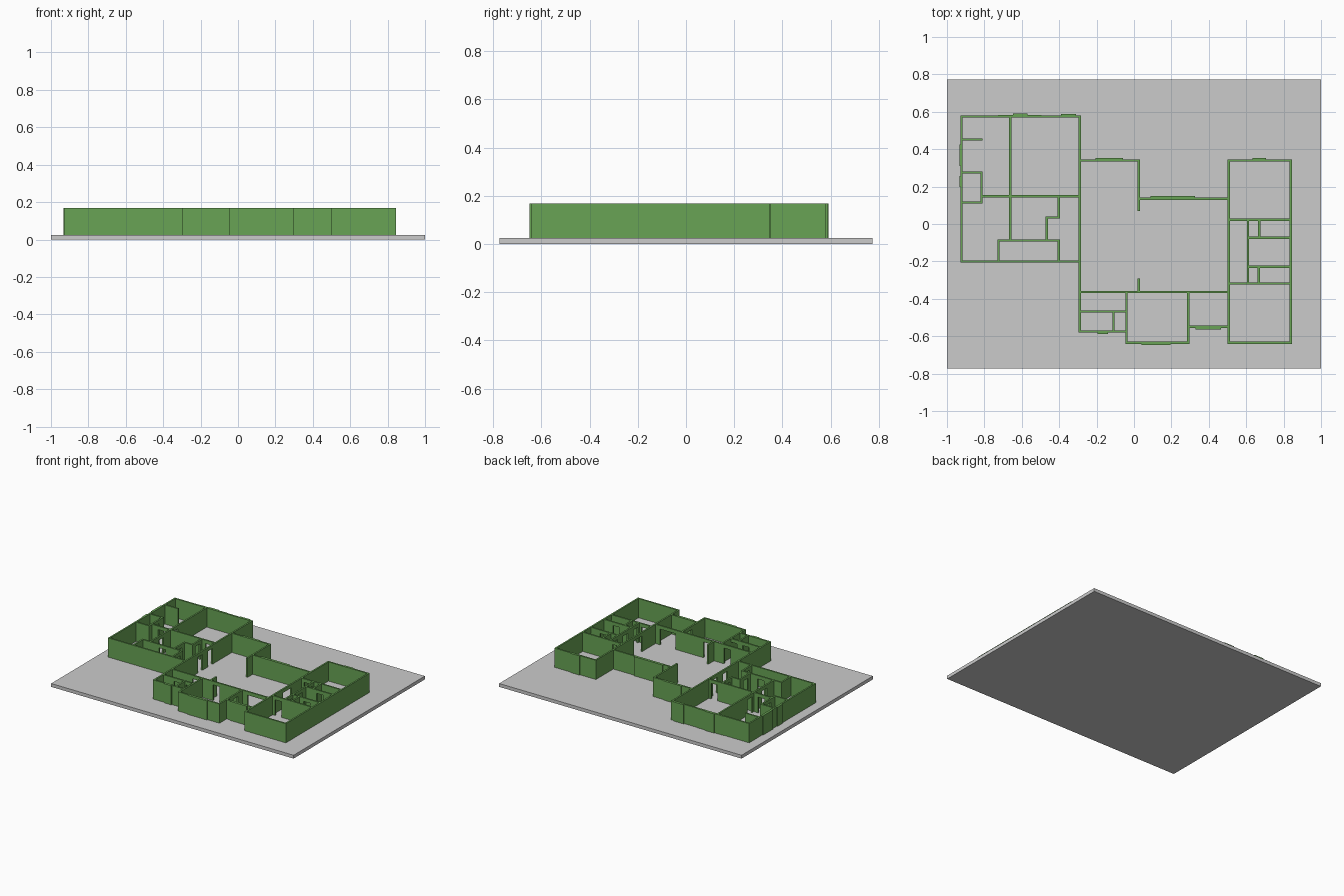
import bpy, bmesh

FLOOR, TOP, T = 0.025, 0.168, 0.012   # slab top, wall top, wall thickness
DOOR_W, DOOR_H = 0.055, 0.142         # opening width, lintel underside

green = bpy.data.materials.new("wall_green")
green.diffuse_color = (0.14, 0.37, 0.09, 1)


def add_box(bm, x0, x1, y0, y1, z0, z1):
    v = bmesh.ops.create_cube(bm, size=1)["verts"]
    for p in v:
        p.co.x = x1 if p.co.x > 0 else x0
        p.co.y = y1 if p.co.y > 0 else y0
        p.co.z = z1 if p.co.z > 0 else z0


def finish(bm, name, mat=None):
    me = bpy.data.meshes.new(name)
    bm.to_mesh(me)
    bm.free()
    ob = bpy.data.objects.new(name, me)
    bpy.context.collection.objects.link(ob)
    if mat:
        me.materials.append(mat)
    return ob


def wall(bm, axis, at, a, b, doors=(), t=T):
    """Straight wall along x or y, with lintelled openings centred on doors."""
    def piece(s, e, z0, z1):
        if axis == "x":
            add_box(bm, s, e, at - t / 2, at + t / 2, z0, z1)
        else:
            add_box(bm, at - t / 2, at + t / 2, s, e, z0, z1)
    start, end = a - T / 2, b + T / 2
    openings = [d if isinstance(d, tuple) else (d, DOOR_W) for d in doors]
    for c, w in sorted(openings):
        piece(start, c - w / 2, FLOOR, TOP)
        piece(c - w / 2, c + w / 2, DOOR_H, TOP)
        start = c + w / 2
    piece(start, end, FLOOR, TOP)


def wing(name, walls):
    bm = bmesh.new()
    for w in walls:
        wall(bm, *w)
    return finish(bm, name, green)


# Ground slab
bm = bmesh.new()
add_box(bm, -1, 1, -0.773, 0.773, 0, FLOOR)
finish(bm, "base_slab")

# Left wing
wing("left_wing_walls", [
    ("y", -0.922, -0.20, 0.575),
    ("x", 0.575, -0.922, -0.29),
    ("x", -0.20, -0.922, -0.29),
    ("y", -0.662, -0.088, 0.575, [0.03, 0.20]),
    ("x", 0.148, -0.81, -0.29, [-0.73, -0.34]),
    ("x", 0.452, -0.922, -0.815),
    ("x", 0.275, -0.922, -0.815),
    ("y", -0.815, 0.115, 0.275, [0.20]),
    ("x", 0.115, -0.922, -0.815),
    ("y", -0.402, 0.035, 0.148, [0.09]),
    ("x", 0.035, -0.467, -0.402),
    ("y", -0.467, -0.088, 0.035, [-0.03]),
    ("x", -0.088, -0.724, -0.402, [-0.56]),
    ("y", -0.724, -0.20, -0.088),
    ("y", -0.402, -0.20, -0.088, [-0.14]),
])

# Central hall and front rooms
wing("central_walls", [
    ("y", -0.29, -0.575, 0.575, [-0.04, 0.08]),
    ("x", 0.34, -0.29, 0.025),
    ("y", 0.025, 0.075, 0.34),
    ("x", 0.135, 0.025, 0.505),
    ("x", -0.363, -0.29, 0.505, [-0.09, 0.08, (0.40, 0.13)]),
    ("y", 0.025, -0.363, -0.298),
    ("y", -0.04, -0.635, -0.363),
    ("x", -0.468, -0.29, -0.04, [-0.07, -0.17]),
    ("y", -0.11, -0.575, -0.468),
    ("x", -0.575, -0.29, -0.04),
    ("x", -0.635, -0.04, 0.29),
    ("y", 0.29, -0.635, -0.363, [-0.45]),
    ("x", -0.55, 0.29, 0.505),
])

# Right wing
wing("right_wing_walls", [
    ("y", 0.507, -0.635, 0.34, [(-0.15, 0.10)]),
    ("y", 0.838, -0.635, 0.34),
    ("x", 0.34, 0.507, 0.838),
    ("x", -0.635, 0.507, 0.838),
    ("x", 0.023, 0.507, 0.838, [0.56]),
    ("x", -0.318, 0.507, 0.838, [0.56]),
    ("y", 0.61, -0.318, 0.023, [-0.03, -0.15, -0.27]),
    ("y", 0.67, -0.073, 0.023),
    ("x", -0.073, 0.61, 0.838, [0.73]),
    ("x", -0.228, 0.61, 0.838, [0.73]),
    ("y", 0.667, -0.318, -0.228),
])

# Full-height panels standing slightly proud of the outer walls
wing("outer_panels", [
    ("x", 0.582, -0.64, -0.575, (), 0.016),
    ("x", 0.579, -0.72, -0.50, (), 0.010),
    ("x", 0.579, -0.385, -0.315, (), 0.018),
    ("y", -0.926, 0.315, 0.42, (), 0.016),
    ("y", -0.926, 0.205, 0.25, (), 0.016),
    ("x", 0.343, -0.20, -0.065, (), 0.018),
    ("x", 0.140, 0.095, 0.32, (), 0.018),
    ("x", 0.343, 0.64, 0.70, (), 0.018),
    ("x", -0.579, -0.19, -0.145, (), 0.018),
    ("x", -0.639, 0.045, 0.19, (), 0.018),
    ("x", -0.554, 0.335, 0.46, (), 0.018),
])
